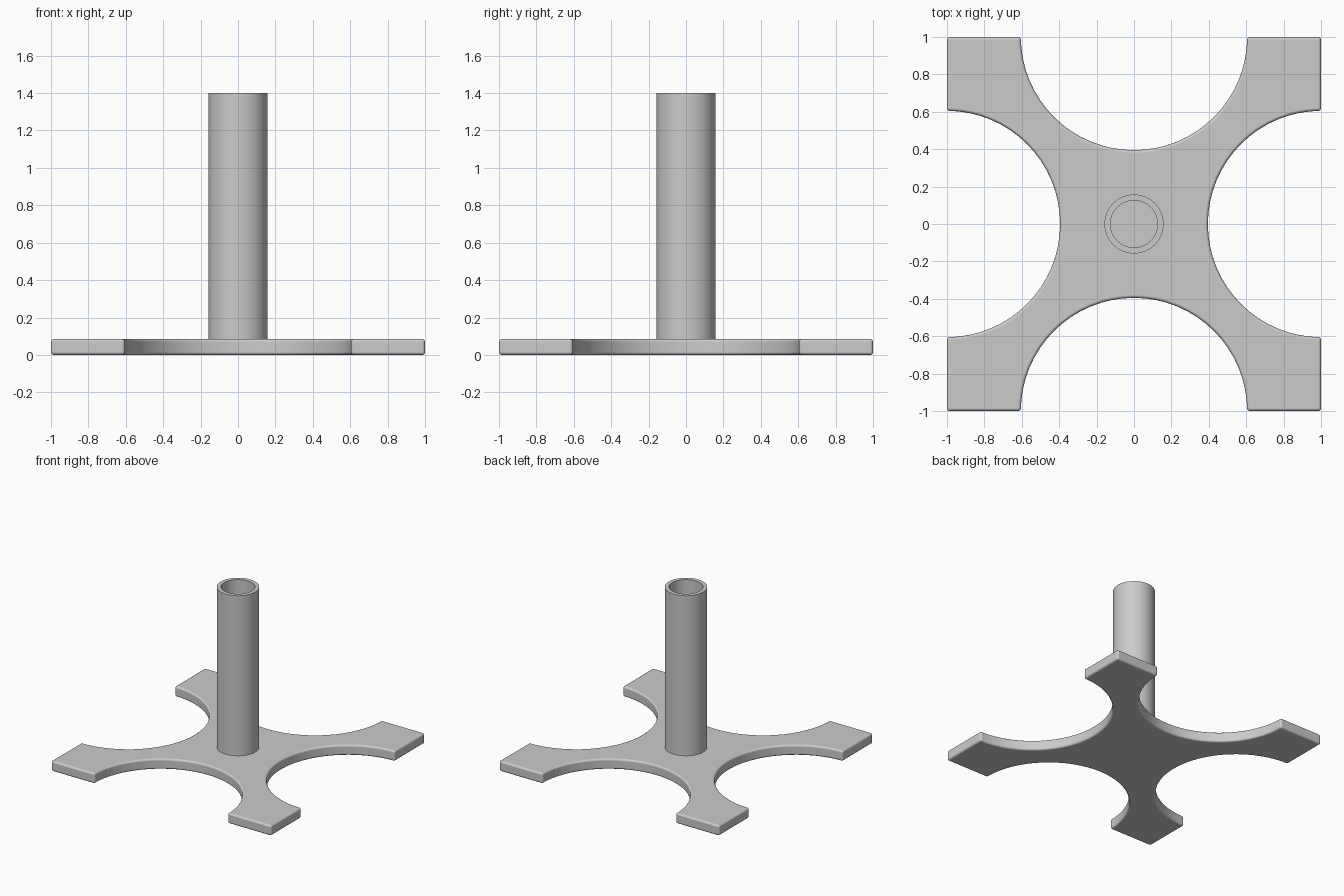
import bpy, bmesh, math

if "Cube" in bpy.data.objects:
    bpy.data.objects.remove(bpy.data.objects["Cube"], do_unlink=True)

BASE_H = 0.085
TUBE_TOP = 1.4
OUTER_R, INNER_R = 0.158, 0.126
CUT_R = 0.605
ARC_STEPS = 32
SIDES = 64

grey = bpy.data.materials.new("light grey metal")
grey.use_nodes = True
colour = (0.6, 0.6, 0.6, 1)
grey.diffuse_color = colour
grey.node_tree.nodes["Principled BSDF"].inputs["Base Color"].default_value = colour


def make_object(name, bm):
    bmesh.ops.recalc_face_normals(bm, faces=bm.faces)
    mesh = bpy.data.meshes.new(name)
    bm.to_mesh(mesh)
    bm.free()
    obj = bpy.data.objects.new(name, mesh)
    bpy.context.collection.objects.link(obj)
    mesh.materials.append(grey)
    return obj


def smooth(obj, angle):
    bpy.ops.object.select_all(action='DESELECT')
    obj.select_set(True)
    bpy.context.view_layer.objects.active = obj
    bpy.ops.object.shade_smooth_by_angle(angle=math.radians(angle))


# Base plate: a square with a semicircle scooped from each side
bm = bmesh.new()
outline = []
for side in range(4):
    turn = side * math.pi / 2
    c, s = round(math.cos(turn)), round(math.sin(turn))
    profile = [(-1, -1)]
    for i in range(ARC_STEPS + 1):
        a = math.pi * (1 - i / ARC_STEPS)
        profile.append((CUT_R * math.cos(a), -1 + CUT_R * math.sin(a)))
    outline += [(x * c - y * s, x * s + y * c) for x, y in profile]
face = bm.faces.new([bm.verts.new((x, y, 0)) for x, y in outline])
top = bmesh.ops.extrude_face_region(bm, geom=[face])
bmesh.ops.translate(bm, vec=(0, 0, BASE_H),
                    verts=[v for v in top["geom"] if isinstance(v, bmesh.types.BMVert)])
base = make_object("base_plate", bm)

# Rounded rims and corners
bevel = base.modifiers.new("rounded_edges", 'BEVEL')
bevel.width = 0.016
bevel.segments = 4
bevel.limit_method = 'ANGLE'
bevel.angle_limit = math.radians(40)
bevel.harden_normals = True
smooth(base, 40)

# Open tube, turned from its wall profile
bm = bmesh.new()
bottom = BASE_H - 0.01
wall = [(OUTER_R, bottom), (OUTER_R, TUBE_TOP), (INNER_R, TUBE_TOP), (INNER_R, bottom)]
rings = []
for r, z in wall:
    rings.append([bm.verts.new((r * math.cos(2 * math.pi * i / SIDES),
                                r * math.sin(2 * math.pi * i / SIDES), z))
                  for i in range(SIDES)])
for k, ring in enumerate(rings):
    nxt = rings[(k + 1) % len(rings)]
    for i in range(SIDES):
        j = (i + 1) % SIDES
        bm.faces.new((ring[i], ring[j], nxt[j], nxt[i]))
tube = make_object("upright_tube", bm)
smooth(tube, 40)
